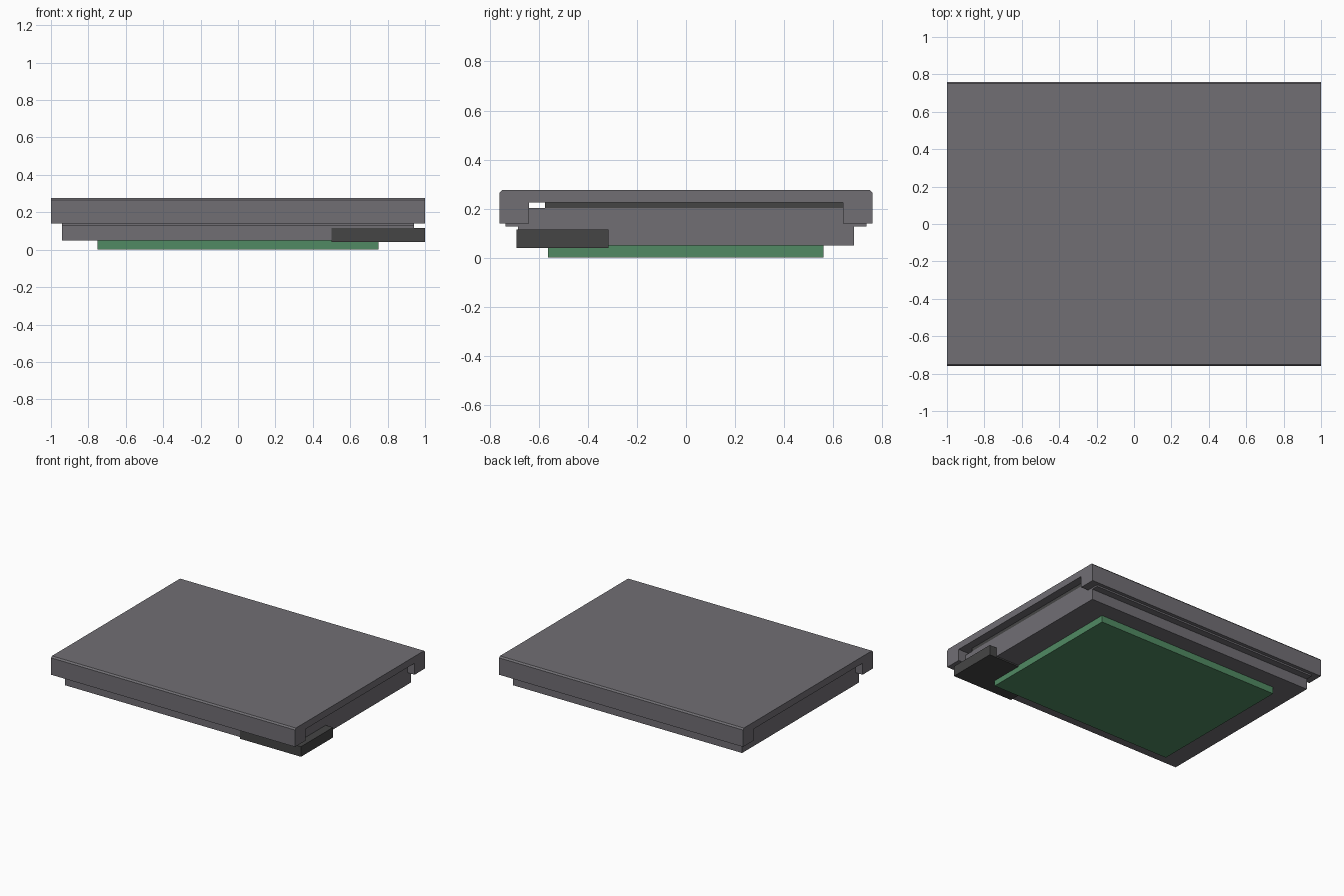
import bpy
import bmesh

cube = bpy.data.objects.get("Cube")
if cube:
    bpy.data.objects.remove(cube, do_unlink=True)


def material(name, rgb):
    mat = bpy.data.materials.new(name)
    mat.use_nodes = True
    mat.diffuse_color = (*rgb, 1)
    mat.node_tree.nodes["Principled BSDF"].inputs["Base Color"].default_value = (*rgb, 1)
    return mat


grey = material("warm_grey", (0.165, 0.158, 0.175))
dark = material("dark_grey", (0.06, 0.06, 0.06))
green = material("board_green", (0.082, 0.255, 0.125))


def extrude_profile(name, profile, x0, x1, mat):
    """Extrude a closed (y, z) outline along x."""
    bm = bmesh.new()
    face = bm.faces.new([bm.verts.new((x0, y, z)) for y, z in profile])
    result = bmesh.ops.extrude_face_region(bm, geom=[face])
    moved = [v for v in result["geom"] if isinstance(v, bmesh.types.BMVert)]
    bmesh.ops.translate(bm, verts=moved, vec=(x1 - x0, 0, 0))
    bmesh.ops.recalc_face_normals(bm, faces=bm.faces)
    mesh = bpy.data.meshes.new(name)
    bm.to_mesh(mesh)
    bm.free()
    mesh.materials.append(mat)
    obj = bpy.data.objects.new(name, mesh)
    bpy.context.collection.objects.link(obj)
    return obj


def mirrored(half):
    """Complete a half outline across y = 0."""
    return half + [(-y, z) for y, z in reversed(half)]


def box(name, x, y, z, mat):
    outline = [(y[0], z[0]), (y[1], z[0]), (y[1], z[1]), (y[0], z[1])]
    return extrude_profile(name, outline, x[0], x[1], mat)


# Channel-shaped cover with bevelled long edges and a leg on each side
cover = [(0.64, 0.225), (0.64, 0.14), (0.76, 0.14), (0.76, 0.265), (0.75, 0.276)]
extrude_profile("top_cover", mirrored(cover), -1, 1, grey)

# Base block with a thin flange under the cover legs
base = [(0.685, 0.05), (0.685, 0.128), (0.735, 0.128), (0.735, 0.14),
        (0.64, 0.14), (0.64, 0.202)]
extrude_profile("base_block", mirrored(base), -0.94, 0.94, grey)

# Thin plate between base and cover, leaving a slot at the front
box("inner_plate", (-0.94, 0.94), (-0.575, 0.64), (0.202, 0.225), dark)

# Circuit board and the connector at the front corner
box("circuit_board", (-0.75, 0.75), (-0.562, 0.56), (0, 0.05), green)
box("corner_connector", (0.5, 1), (-0.69, -0.315), (0.04, 0.115), dark)
